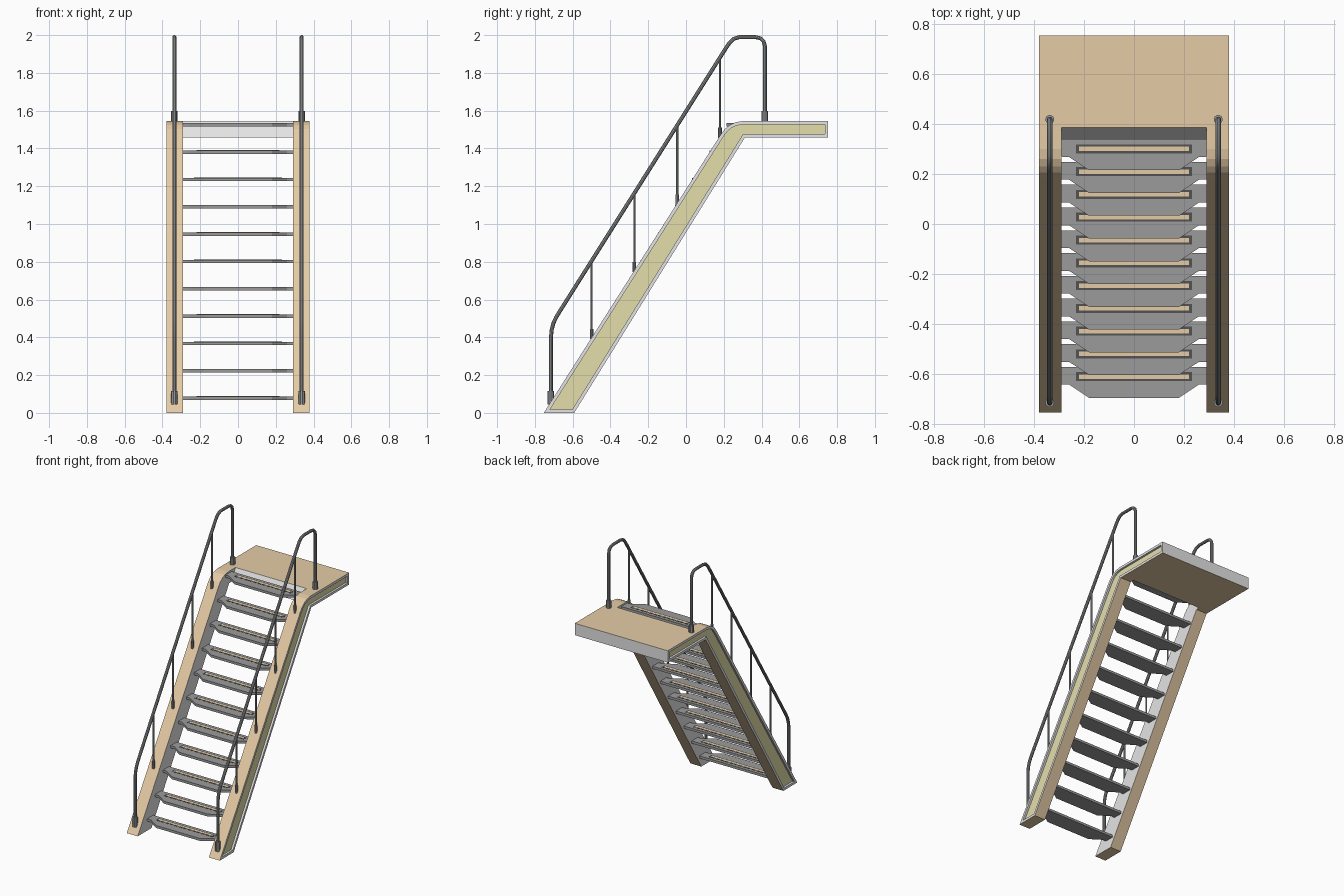
import bpy, bmesh
from mathutils import Vector

if "Cube" in bpy.data.objects:
    bpy.data.objects.remove(bpy.data.objects["Cube"])


def mat(name, rgb):
    m = bpy.data.materials.new(name)
    m.diffuse_color = (*rgb, 1)
    m.use_nodes = True
    m.node_tree.nodes["Principled BSDF"].inputs["Base Color"].default_value = m.diffuse_color
    return m


TAN = mat("tan_paint", (0.79, 0.60, 0.38))
LIGHT = mat("light_grey_metal", (0.78, 0.78, 0.78))
KHAKI = mat("khaki_panel", (0.78, 0.73, 0.41))
TREAD = mat("tread_grey", (0.33, 0.33, 0.33))
RAIL = mat("rail_grey", (0.31, 0.32, 0.325))
SLOT = mat("slot_dark_grey", (0.085, 0.085, 0.085))


def finish(bm, name, mats):
    me = bpy.data.meshes.new(name)
    bm.to_mesh(me)
    bm.free()
    for m in mats:
        me.materials.append(m)
    ob = bpy.data.objects.new(name, me)
    bpy.context.collection.objects.link(ob)
    return ob


def prism(points, offset):
    """Extrude a closed outline of 3D points along offset."""
    bm = bmesh.new()
    f = bm.faces.new([bm.verts.new(p) for p in points])
    r = bmesh.ops.extrude_face_region(bm, geom=[f])
    vs = [v for v in r["geom"] if isinstance(v, bmesh.types.BMVert)]
    bmesh.ops.translate(bm, verts=vs, vec=Vector(offset))
    bmesh.ops.recalc_face_normals(bm, faces=bm.faces[:])
    bm.normal_update()
    return bm


def tube(name, pts, radius, material):
    """Round bar along a path."""
    cu = bpy.data.curves.new(name + "_path", "CURVE")
    cu.dimensions = "3D"
    cu.bevel_depth = radius
    cu.bevel_resolution = 3
    cu.use_fill_caps = True
    sp = cu.splines.new("POLY")
    sp.points.add(len(pts) - 1)
    for p, c in zip(sp.points, pts):
        p.co = (*c, 1)
    tmp = bpy.data.objects.new(name + "_path", cu)
    bpy.context.collection.objects.link(tmp)
    bpy.context.view_layer.update()
    dg = bpy.context.evaluated_depsgraph_get()
    me = bpy.data.meshes.new_from_object(tmp.evaluated_get(dg))
    bpy.data.objects.remove(tmp)
    me.materials.clear()
    me.materials.append(material)
    me.name = name
    ob = bpy.data.objects.new(name, me)
    bpy.context.collection.objects.link(ob)
    bpy.ops.object.select_all(action="DESELECT")
    ob.select_set(True)
    bpy.context.view_layer.objects.active = ob
    bpy.ops.object.shade_smooth_by_angle()
    return ob


def box(name, x0, x1, y0, y1, z0, z1, material):
    bm = prism([(x0, y0, z0), (x1, y0, z0), (x1, y1, z0), (x0, y1, z0)], (0, 0, z1 - z0))
    return finish(bm, name, [material])


# Stringers: bent side beams with a recessed outer panel
XI, XO = 0.29, 0.379
PROFILE = [(-0.753, 0.0), (0.185, 1.475), (0.205, 1.502), (0.23, 1.523), (0.26, 1.538),
           (0.30, 1.545), (0.753, 1.545), (0.753, 1.458), (0.312, 1.458), (-0.592, 0.0)]
for side, s in (("left", -1), ("right", 1)):
    bm = prism([(s * XI, y, z) for y, z in PROFILE], (s * (XO - XI), 0, 0))
    for f in bm.faces:
        f.material_index = 1 if abs(f.normal.x) > 0.9 or f.normal.y > 0.95 else 0
    outer = [f for f in bm.faces if f.normal.x * s > 0.9]
    bmesh.ops.inset_individual(bm, faces=outer, thickness=0.018, use_even_offset=True)
    r = bmesh.ops.extrude_discrete_faces(bm, faces=outer)
    panel = r["faces"][0]
    bmesh.ops.translate(bm, verts=panel.verts[:], vec=(-s * 0.015, 0, 0))
    panel.material_index = 2
    finish(bm, side + "_stringer", [TAN, LIGHT, KHAKI])

# Top platform between the stringers, with a sloped front edge
bm = prism([(-XI, y, z) for y, z in [(0.34, 1.458), (0.385, 1.545), (0.753, 1.545), (0.753, 1.458)]],
           (2 * XI, 0, 0))
for f in bm.faces:
    f.material_index = 1 if abs(f.normal.y) > 0.5 else 0
finish(bm, "platform", [TAN, LIGHT])

# Treads with chamfered noses and a framed slot
HALF = [(0.18, -0.085), (0.26, -0.032), (XI, -0.032), (XI, 0.039)]
outline = HALF + [(-x, y) for x, y in reversed(HALF)]
for i in range(11):
    y, z = -0.61 + 0.091 * i, 0.069 + 0.1447 * i
    n = str(i + 1)
    finish(prism([(px, y + py, z) for px, py in outline], (0, 0, 0.018)), "tread_" + n, [TREAD])
    t = z + 0.018
    box("slot_frame_" + n, -0.232, 0.232, y - 0.018, y + 0.018, t - 0.002, t + 0.0008, SLOT)
    box("slot_plate_" + n, -0.22, 0.22, y - 0.009, y + 0.009, t - 0.001, t + 0.0016, TAN)

# Handrails, end sockets and balusters
PATH = [(-0.715, 0.06), (-0.715, 0.40), (-0.711, 0.44), (-0.702, 0.475), (-0.688, 0.505),
        (-0.67, 0.535), (0.215, 1.937), (0.232, 1.961), (0.252, 1.98), (0.28, 1.989),
        (0.37, 1.989), (0.395, 1.983), (0.411, 1.967), (0.418, 1.94), (0.418, 1.545)]
BALUSTERS = [(-0.5, 0.39, 0.80), (-0.273, 0.745, 1.16), (-0.046, 1.10, 1.52), (0.18, 1.455, 1.88)]
for side, s in (("left", -1), ("right", 1)):
    x = s * 0.337
    tube(side + "_handrail", [(x, y, z) for y, z in PATH], 0.011, RAIL)
    tube(side + "_lower_socket", [(x, -0.715, 0.045), (x, -0.715, 0.115)], 0.018, RAIL)
    tube(side + "_upper_socket", [(x, 0.418, 1.54), (x, 0.418, 1.597)], 0.018, RAIL)
    for k, (y, z0, z1) in enumerate(BALUSTERS):
        tube(f"{side}_baluster_{k + 1}", [(x, y, z0), (x, y, z1)], 0.0065, RAIL)
        tube(f"{side}_baluster_socket_{k + 1}", [(x, y, z0), (x, y, z0 + 0.055)], 0.01, RAIL)
